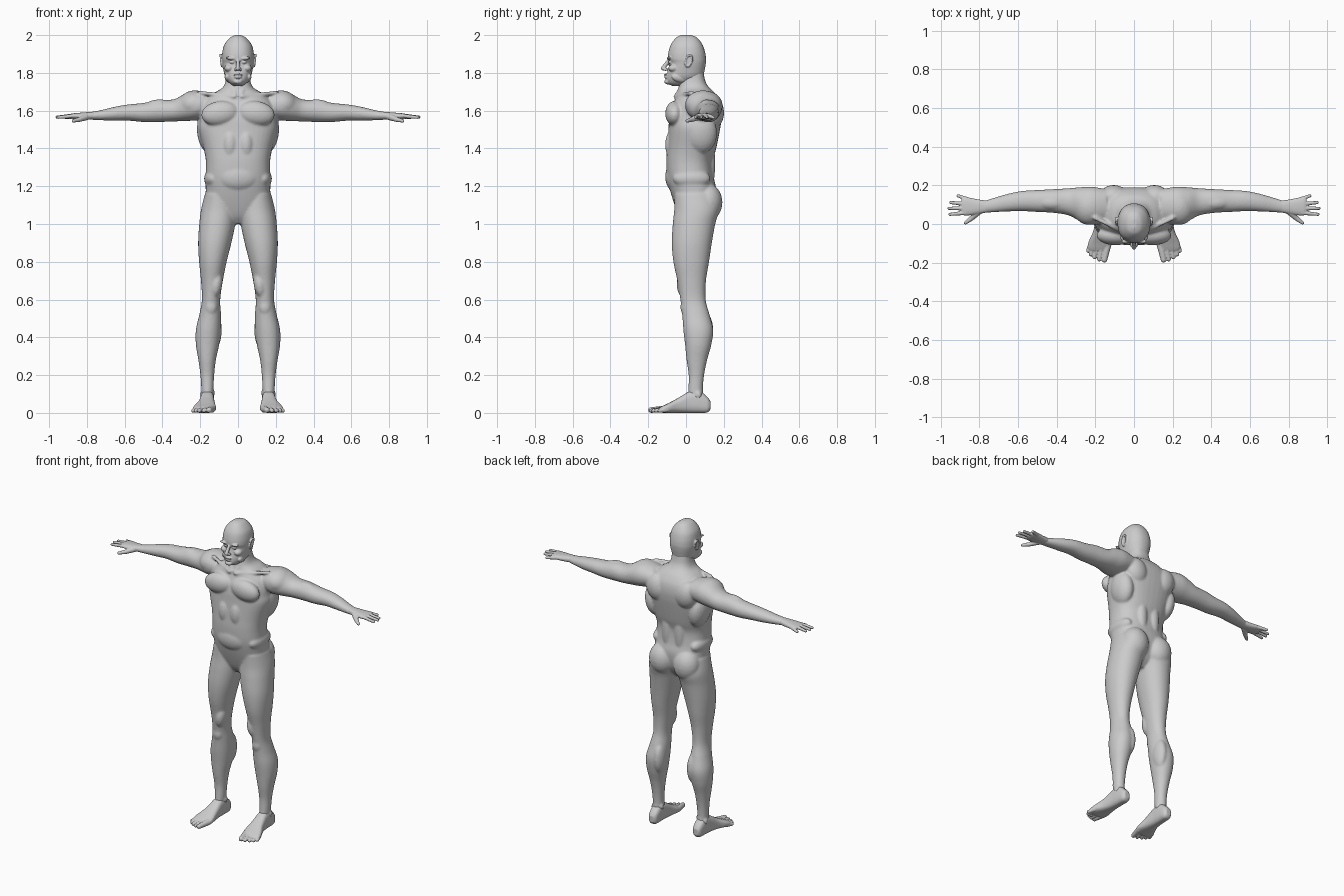
import bpy, bmesh, math
from mathutils import Matrix, Vector


def spline(rows, n=6):
    """Catmull-Rom interpolation through rows of numbers."""
    out = []
    for i in range(len(rows) - 1):
        a, b, c, d = (rows[max(i - 1, 0)], rows[i], rows[i + 1], rows[min(i + 2, len(rows) - 1)])
        for k in range(n):
            t = k / n
            out.append([0.5 * (2 * q + (r - p) * t + (2 * p - 5 * q + 4 * r - s) * t * t
                               + (3 * q - p - 3 * r + s) * t ** 3)
                        for p, q, r, s in zip(a, b, c, d)])
    return out + [list(rows[-1])]


def loft(bm, rows, axis, power=2.3, sides=40):
    """Superellipse sections (t, a0, a1, b0, b1) skinned along an axis."""
    rings = []
    for t, a0, a1, b0, b1 in spline(rows):
        ring = []
        for k in range(sides):
            u = 2 * math.pi * k / sides
            c, s = math.cos(u), math.sin(u)
            co = [(a0 + a1) / 2 + (a1 - a0) / 2 * math.copysign(abs(c) ** (2 / power), c),
                  (b0 + b1) / 2 + (b1 - b0) / 2 * math.copysign(abs(s) ** (2 / power), s)]
            co.insert(axis, t)
            ring.append(bm.verts.new(co))
        rings.append(ring)
    for r, q in zip(rings, rings[1:]):
        for k in range(sides):
            j = (k + 1) % sides
            bm.faces.new((r[k], r[j], q[j], q[k]))
    bm.faces.new(rings[0][::-1])
    bm.faces.new(rings[-1])


def ball(bm, pos, radii, rot=(0, 0, 0)):
    m = Matrix.Translation(pos)
    for ang, ax in zip(rot, 'XYZ'):
        m = m @ Matrix.Rotation(math.radians(ang), 4, ax)
    bmesh.ops.create_icosphere(bm, subdivisions=3, radius=1, matrix=m @ Matrix.Diagonal((*radii, 1)))


def rod(bm, p0, p1, r0, r1, n=12):
    """Tapered round-ended rod made of overlapping balls."""
    for i in range(n):
        t = i / (n - 1)
        r = r0 + (r1 - r0) * t
        ball(bm, Vector(p0).lerp(Vector(p1), t), (r, r, r))


def mirror(bm):
    d = bmesh.ops.duplicate(bm, geom=bm.verts[:] + bm.edges[:] + bm.faces[:])['geom']
    for v in d:
        if isinstance(v, bmesh.types.BMVert):
            v.co.x *= -1


def finish(bm, name, voxel, smooth):
    """Fuse the overlapping volumes into one smooth skin."""
    bmesh.ops.recalc_face_normals(bm, faces=bm.faces[:])
    me = bpy.data.meshes.new(name)
    bm.to_mesh(me)
    bm.free()
    ob = bpy.data.objects.new(name, me)
    bpy.context.collection.objects.link(ob)
    m = ob.modifiers.new('fuse', 'REMESH')
    m.mode, m.voxel_size, m.use_smooth_shade = 'VOXEL', voxel, True
    m = ob.modifiers.new('soften', 'SMOOTH')
    m.factor, m.iterations = 0.5, smooth


def centred(rows):
    return [(z, -h, h, y0, y1) for z, h, y0, y1 in rows]


# ---- body: legs, arms and muscles on one side, mirrored, plus torso ----
bm = bmesh.new()
loft(bm, [(1.16, .03, .175, -.06, .15), (1.08, .006, .195, -.062, .175), (1.0, .014, .205, -.07, .155),
          (.9, .035, .211, -.075, .137), (.8, .06, .206, -.067, .122), (.7, .08, .196, -.046, .106),
          (.6, .094, .191, -.03, .104), (.52, .09, .205, -.02, .125), (.44, .09, .223, -.014, .144),
          (.36, .1, .223, -.005, .134), (.28, .117, .21, .003, .112), (.2, .126, .199, .014, .096),
          (.12, .13, .194, .012, .09), (.05, .135, .19, .01, .1)], 2, 2.1)
loft(bm, [(.14, .01, .18, 1.57, 1.69), (.22, -.005, .193, 1.55, 1.706), (.28, .015, .19, 1.545, 1.69),
          (.34, .045, .185, 1.543, 1.66), (.42, .058, .18, 1.54, 1.656), (.5, .062, .176, 1.54, 1.641),
          (.58, .067, .171, 1.547, 1.633), (.65, .065, .157, 1.547, 1.621), (.72, .061, .137, 1.549, 1.604),
          (.78, .057, .119, 1.552, 1.593), (.8, .057, .118, 1.554, 1.59)], 0, 2.1)
for pos, radii, rot in [
        ((.095, -.06, 1.585), (.1, .05, .066), (0, 8, 0)),      # chest
        ((.235, .09, 1.635), (.085, .095, .072), (0, 15, 0)),   # shoulder
        ((.105, .14, 1.59), (.075, .062, .09), (0, 15, 0)),     # shoulder blade
        ((.16, .08, 1.48), (.056, .085, .11), (0, 8, 0)),       # side of back
        ((.045, .125, 1.32), (.035, .03, .14), (0, 0, 0)),      # lower back
        ((.088, .115, 1.115), (.085, .078, .1), (0, 0, 0)),     # buttock
        ((.042, -.078, 1.42), (.038, .032, .075), (0, 0, 0)),   # abdomen
        ((.135, .03, 1.24), (.045, .1, .05), (0, 0, 0)),        # flank
        ((.143, -.002, .56), (.034, .028, .045), (0, 0, 0)),    # kneecap
        ((.115, -.01, .68), (.032, .04, .07), (0, -8, 0)),      # inner thigh
        ((.122, .09, .44), (.036, .055, .1), (0, 0, 0)),        # calf
        ((.135, .06, .105), (.014, .018, .02), (0, 0, 0)),      # inner ankle
        ((.188, .065, .095), (.014, .018, .02), (0, 0, 0)),     # outer ankle
        ((.42, .11, 1.62), (.08, .04, .04), (0, 3, 0))]:        # upper arm
    ball(bm, pos, radii, rot)
rod(bm, (.02, -.055, 1.675), (.2, .03, 1.695), .012, .012, 16)  # collarbone
rod(bm, (.014, -.05, 1.68), (.06, .04, 1.82), .013, .015)       # neck muscle
mirror(bm)
loft(bm, centred([(1.82, .058, -.015, .09), (1.755, .066, -.033, .103), (1.72, .084, -.04, .125),
                  (1.695, .125, -.045, .152), (1.65, .18, -.062, .18), (1.6, .198, -.08, .19),
                  (1.55, .203, -.09, .188), (1.5, .208, -.093, .18), (1.4, .182, -.1, .16),
                  (1.33, .17, -.104, .142), (1.25, .171, -.1, .147), (1.18, .171, -.085, .16),
                  (1.1, .165, -.06, .15), (1.04, .12, -.035, .12), (1.0, .05, -.005, .08)]), 2, 2.4)
ball(bm, (0, -.06, 1.25), (.11, .05, .08))
finish(bm, 'body', .006, 10)

# ---- head and face ----
bm = bmesh.new()
ball(bm, (.031, -.082, 1.857), (.014, .012, .009))                 # eye
ball(bm, (.033, -.086, 1.877), (.033, .014, .009), (0, -5, -12))   # brow
ball(bm, (.048, -.066, 1.825), (.024, .028, .02))                  # cheek
ball(bm, (.013, -.108, 1.818), (.008, .011, .008))                 # nostril
ball(bm, (.05, -.035, 1.772), (.018, .045, .022), (-15, 0, 15))    # jaw
for k in range(14):                                                # ear rim
    u = 2 * math.pi * k / 14
    ball(bm, (.09 + .004 * math.sin(u), .014 + .017 * math.cos(u) + .006 * math.sin(u),
              1.866 + .03 * math.sin(u)), (.006, .006, .007))
ball(bm, (.083, .012, 1.864), (.008, .018, .032))
mirror(bm)
loft(bm, centred([(2.001, .012, -.022, .024), (1.987, .042, -.052, .058), (1.95, .072, -.08, .087),
                  (1.91, .083, -.093, .101), (1.875, .085, -.096, .106), (1.852, .083, -.088, .105),
                  (1.82, .078, -.094, .1), (1.785, .07, -.102, .09), (1.76, .057, -.103, .06),
                  (1.742, .04, -.094, .03), (1.73, .02, -.07, 0)]), 2, 2.25)
rod(bm, (0, -.092, 1.866), (0, -.121, 1.824), .009, .012)          # nose
ball(bm, (0, -.103, 1.79), (.025, .014, .006))                     # upper lip
ball(bm, (0, -.102, 1.777), (.021, .014, .006))                    # lower lip
ball(bm, (0, -.095, 1.754), (.025, .02, .015))                     # chin
finish(bm, 'head', .0035, 3)

# ---- hands ----
bm = bmesh.new()
loft(bm, [(.76, .06, .12, 1.554, 1.595), (.81, .051, .128, 1.552, 1.591), (.85, .045, .136, 1.554, 1.588),
          (.88, .045, .139, 1.558, 1.585), (.893, .055, .13, 1.563, 1.58)], 0)
for p, q in [((.87, .058, 1.572), (.952, .05, 1.565)), ((.87, .081, 1.574), (.958, .081, 1.566)),
             ((.87, .104, 1.573), (.948, .111, 1.565)), ((.86, .127, 1.57), (.91, .146, 1.563))]:
    rod(bm, p, q, .0115, .0085, 14)                                # fingers
rod(bm, (.8, .068, 1.568), (.84, .03, 1.553), .018, .013)          # thumb
rod(bm, (.84, .03, 1.553), (.872, .006, 1.546), .013, .009)
mirror(bm)
finish(bm, 'hands', .003, 4)

# ---- feet ----
bm = bmesh.new()
loft(bm, [(.13, .145, .178, .02, .06), (.112, .131, .19, .002, .085), (.065, .127, .196, 0, .12),
          (.015, .126, .2, 0, .112), (-.04, .122, .212, 0, .08), (-.09, .116, .234, 0, .053),
          (-.122, .12, .24, 0, .038), (-.138, .13, .23, .005, .03)], 1, 2.7)
rod(bm, (.138, -.115, .02), (.153, -.185, .015), .019, .015)       # big toe
for p, q in [((.168, -.12, .022), (.18, -.183, .012)), ((.189, -.115, .02), (.204, -.172, .012)),
             ((.208, -.108, .018), (.223, -.157, .012)), ((.223, -.1, .016), (.237, -.138, .012))]:
    rod(bm, p, q, .013, .011)                                      # small toes
mirror(bm)
finish(bm, 'feet', .0035, 3)
